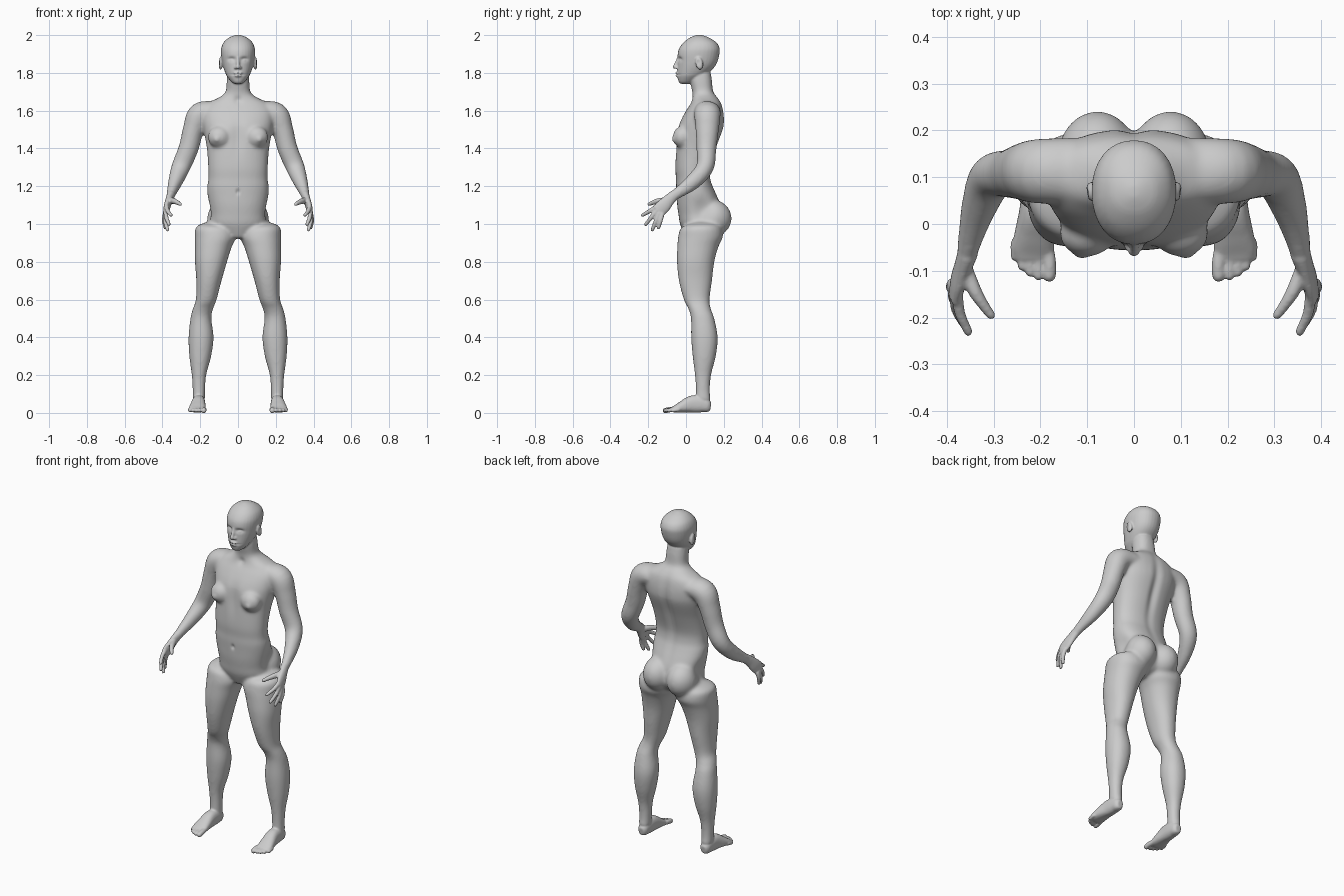
import bpy, bmesh, math
from mathutils import Vector, Matrix


def spline(rows, steps=5):
    """Catmull-Rom interpolation through rows of numbers."""
    out, n = [], len(rows)
    for i in range(n - 1):
        a, b, c, d = (rows[max(i - 1, 0)], rows[i], rows[i + 1], rows[min(i + 2, n - 1)])
        for s in range(steps):
            t = s / steps
            out.append([0.5 * (2 * q + (r - p) * t + (2 * p - 5 * q + 4 * r - u) * t * t
                               + (3 * q - p - 3 * r + u) * t ** 3)
                        for p, q, r, u in zip(a, b, c, d)])
    return out + [list(rows[-1])]


def tube(bm, pts, axis=None, power=2.0, seg=32, round_end=False):
    """Closed loft along points (x, y, z, radius across, radius other way)."""
    pts = spline(pts)
    if round_end:
        end, prev = pts[-1], pts[-2]
        d = (Vector(end[:3]) - Vector(prev[:3])).normalized()
        for f in (0.5, 0.85, 0.98):
            k = math.sqrt(1 - f * f)
            pts.append([*(Vector(end[:3]) + d * end[4] * f), end[3] * k, end[4] * k])
    rings = []
    for i, p in enumerate(pts):
        t = axis or (Vector(pts[min(i + 1, len(pts) - 1)][:3]) - Vector(pts[max(i - 1, 0)][:3])).normalized()
        a = Vector((1, 0, 0))
        a = (a - t * a.dot(t)).normalized()
        b = t.cross(a)
        ring = []
        for j in range(seg):
            w = 2 * math.pi * j / seg
            c, s = math.cos(w), math.sin(w)
            u = math.copysign(abs(c) ** (2 / power), c) * max(p[3], 0.001)
            v = math.copysign(abs(s) ** (2 / power), s) * max(p[4], 0.001)
            ring.append(bm.verts.new(Vector(p[:3]) + a * u + b * v))
        rings.append(ring)
    for r, q in zip(rings, rings[1:]):
        for j in range(seg):
            bm.faces.new((r[j], r[(j + 1) % seg], q[(j + 1) % seg], q[j]))
    bm.faces.new(rings[0])
    bm.faces.new(rings[-1])


def stack(bm, rows, power=2.0):
    """Loft of level sections (z, x min, x max, y front, y back)."""
    tube(bm, [((a + b) / 2, (f + k) / 2, z, (b - a) / 2, (k - f) / 2) for z, a, b, f, k in rows],
         Vector((0, 0, 1)), power)


def ball(bm, loc, radii, tilt=0):
    m = Matrix.Translation(loc) @ Matrix.Rotation(tilt, 4, 'X') @ Matrix.Diagonal((*radii, 1))
    bmesh.ops.create_uvsphere(bm, u_segments=24, v_segments=16, radius=1, matrix=m)


def mirror(bm, first):
    """Copy every vertex from index first onward to the other side."""
    bm.verts.ensure_lookup_table()
    vs = set(bm.verts[first:])
    fs = [f for f in bm.faces if f.verts[0] in vs]
    new = bmesh.ops.duplicate(bm, geom=list(vs) + list({e for f in fs for e in f.edges}) + fs)
    for g in new['geom']:
        if isinstance(g, bmesh.types.BMVert):
            g.co.x = -g.co.x


def fuse(bm, name, voxel, smooth):
    """Merge overlapping parts into one smooth skin."""
    bmesh.ops.recalc_face_normals(bm, faces=bm.faces)
    me = bpy.data.meshes.new(name)
    bm.to_mesh(me)
    bm.free()
    ob = bpy.data.objects.new(name, me)
    bpy.context.collection.objects.link(ob)
    m = ob.modifiers.new("skin", 'REMESH')
    m.mode, m.voxel_size = 'VOXEL', voxel
    m = ob.modifiers.new("soften", 'SMOOTH')
    m.factor, m.iterations = 0.5, smooth
    dg = bpy.context.evaluated_depsgraph_get()
    res = bpy.data.meshes.new_from_object(ob.evaluated_get(dg))
    bpy.data.objects.remove(ob)
    return res


# torso and neck
bm = bmesh.new()
stack(bm, [(z, -w, w, f, k) for z, w, f, k in [
    (.925, .03, .0, .1), (.95, .09, -.012, .16), (1.0, .148, -.032, .195), (1.05, .152, -.04, .195),
    (1.1, .158, -.047, .185), (1.15, .163, -.05, .165), (1.2, .163, -.053, .143), (1.24, .157, -.053, .13),
    (1.3, .158, -.057, .13), (1.4, .165, -.053, .16), (1.5, .183, -.045, .197), (1.55, .19, -.028, .203),
    (1.6, .19, .0, .198), (1.64, .16, .025, .187), (1.67, .1, .033, .168), (1.7, .066, .033, .145),
    (1.76, .06, .02, .138), (1.81, .055, .02, .13)]], 2.3)
first = len(bm.verts)
# leg with flared hip
stack(bm, [(1.01, .12, .17, .05, .13), (.995, .06, .208, .0, .17), (.975, .02, .227, -.03, .19),
           (.93, .01, .229, -.042, .195), (.88, .033, .228, -.046, .172), (.8, .058, .228, -.048, .15),
           (.7, .087, .221, -.038, .138), (.6, .113, .223, -.012, .125), (.55, .132, .24, .013, .132),
           (.5, .141, .252, .026, .15), (.4, .129, .262, .027, .168), (.3, .142, .258, .035, .158),
           (.2, .168, .245, .047, .133), (.12, .174, .24, .052, .127), (.06, .175, .24, .05, .132)], 2.15)
# buttock and breast
ball(bm, (.078, .135, 1.03), (.088, .107, .1))
ball(bm, (.1, -.02, 1.46), (.06, .05, .058))
ball(bm, (.112, -.055, 1.45), (.022, .022, .022))
# arm
tube(bm, [(.12, .115, 1.6, .05, .07), (.2, .113, 1.578, .066, .07), (.236, .112, 1.5, .056, .062),
          (.262, .108, 1.4, .053, .053), (.303, .1, 1.3, .05, .047), (.332, .035, 1.222, .038, .042),
          (.353, -.045, 1.163, .025, .03), (.358, -.08, 1.14, .022, .028)])
mirror(bm, first)
trunk = fuse(bm, "trunk", .008, 12)

# head
bm = bmesh.new()
bm.from_mesh(trunk)
stack(bm, [(z, -w, w, f, k) for z, w, f, k in [
    (1.742, .018, -.027, .02), (1.752, .034, -.038, .045), (1.78, .057, -.045, .09), (1.8, .067, -.046, .12),
    (1.83, .078, -.045, .15), (1.86, .085, -.044, .167), (1.9, .09, -.044, .177), (1.93, .089, -.036, .178),
    (1.96, .077, -.014, .162), (1.985, .051, .018, .125), (1.997, .024, .045, .095), (2.001, .006, .06, .08)]], 2.15)
# nose and lips
tube(bm, [(0, -.038, 1.885, .008, .008), (0, -.05, 1.85, .009, .01), (0, -.059, 1.832, .012, .011)], round_end=True)
ball(bm, (0, -.045, 1.799), (.024, .011, .007))
ball(bm, (0, -.044, 1.786), (.02, .012, .008))
first = len(bm.verts)
# nostril wing and ear
ball(bm, (.012, -.047, 1.828), (.009, .012, .008))
ball(bm, (.092, .07, 1.85), (.011, .02, .034), .2)
# palm
tube(bm, [(.355, -.06, 1.155, .022, .027), (.365, -.09, 1.127, .019, .031), (.375, -.12, 1.095, .017, .038),
          (.382, -.15, 1.067, .014, .037)], round_end=False)
# fingers: base, tip
for base, tip in [((.378, -.152, 1.092), (.354, -.231, 1.046)), ((.383, -.152, 1.075), (.365, -.213, .998)),
                  ((.386, -.142, 1.06), (.373, -.178, .969)), ((.386, -.125, 1.055), (.385, -.145, .98))]:
    b, t = Vector(base), Vector(tip)
    mid = (b + t) / 2 + Vector((.006, 0, 0))
    tube(bm, [(*b, .0125, .0125), (*mid, .0115, .0115), (*t, .0095, .0095)], seg=16, round_end=True)
# thumb
tube(bm, [(.362, -.09, 1.125, .015, .018), (.342, -.14, 1.122, .015, .016), (.324, -.17, 1.115, .012, .013),
          (.306, -.195, 1.105, .01, .01)], seg=16, round_end=True)
# foot
tube(bm, [(.207, .131, .033, .016, .022), (.207, .115, .036, .028, .033), (.207, .08, .046, .033, .044),
          (.209, .03, .046, .036, .045), (.213, -.02, .032, .042, .031), (.216, -.055, .021, .045, .02),
          (.217, -.075, .017, .038, .013)], power=2.4)
# toes
for x, y, r in [(.181, -.11, .0145), (.204, -.111, .0105), (.222, -.103, .0105), (.239, -.09, .0105), (.254, -.07, .01)]:
    tube(bm, [(x + (.215 - x) * .25, -.035, .022, r, r), (x, y + .03, .018, r, r), (x, y, .0125, r, r)],
         seg=16, round_end=True)
mirror(bm, first)
skin = fuse(bm, "body", .005, 3)

# surface sculpting: centre, falloff radii, push
dents = [((.034, -.042, 1.872), (.02, .04, .011), (0, .014, 0)),
         ((.034, -.036, 1.868), (.011, .04, .006), (0, -.007, 0)),
         ((.023, -.045, 1.791), (.02, .04, .003), (0, .004, 0)),
         ((0, -.04, 1.791), (.02, .04, .0035), (0, .004, 0)),
         ((.104, .065, 1.855), (.012, .009, .016), (-.006, 0, 0)),
         ((0, .19, 1.4), (.025, .08, .2), (0, -.015, 0)),
         ((.16, .09, 1.08), (.05, .05, .06), (-.015, 0, 0)),
         ((0, -.05, 1.17), (.01, .03, .014), (0, .008, 0)),
         ((0, -.045, 1.46), (.03, .04, .09), (0, .008, 0)),
         ((0, .03, 1.655), (.02, .03, .02), (0, .008, 0))]
for v in skin.vertices:
    s = -1 if v.co.x < 0 else 1
    p = Vector((abs(v.co.x), v.co.y, v.co.z))
    move = Vector()
    for c, r, push in dents:
        q = sum(((p[i] - c[i]) / r[i]) ** 2 for i in range(3))
        if q < 8:
            move += Vector(push) * math.exp(-q)
    v.co += Vector((move.x * s, move.y, move.z))
    v.co.z = max(v.co.z, 0)

body = bpy.data.objects.new("body", skin)
bpy.context.collection.objects.link(body)
skin.polygons.foreach_set("use_smooth", [True] * len(skin.polygons))
